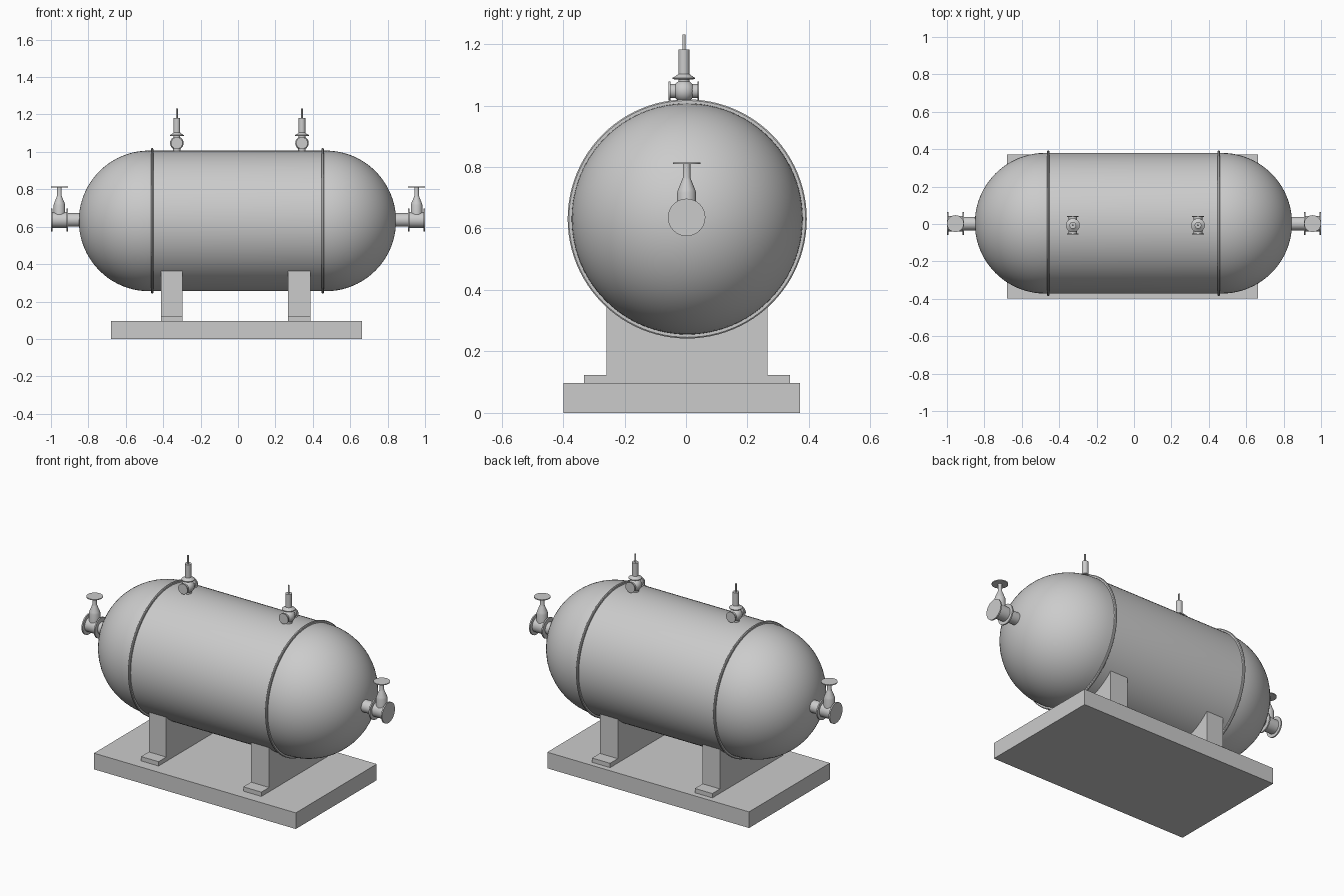
import bpy, bmesh, math
from mathutils import Matrix, Vector

if "Cube" in bpy.data.objects:
    bpy.data.objects.remove(bpy.data.objects["Cube"])

X_AXIS = Matrix.Rotation(math.pi / 2, 4, 'Y')
Y_AXIS = Matrix.Rotation(-math.pi / 2, 4, 'X')
Z_AXIS = Matrix.Identity(4)


def finish(name, bm, smooth=True):
    bmesh.ops.remove_doubles(bm, verts=bm.verts, dist=1e-5)
    bmesh.ops.recalc_face_normals(bm, faces=bm.faces)
    me = bpy.data.meshes.new(name)
    bm.to_mesh(me)
    bm.free()
    ob = bpy.data.objects.new(name, me)
    bpy.context.collection.objects.link(ob)
    if smooth:
        bpy.ops.object.select_all(action='DESELECT')
        ob.select_set(True)
        bpy.context.view_layer.objects.active = ob
        bpy.ops.object.shade_smooth_by_angle(angle=math.radians(35))
    return ob


def lathe(name, profile, loc, axis=Z_AXIS, steps=32):
    """Spin (radius, height) points round an axis through loc."""
    bm = bmesh.new()
    vs = [bm.verts.new((r, 0, h)) for r, h in profile]
    es = [bm.edges.new(p) for p in zip(vs, vs[1:])]
    bmesh.ops.spin(bm, geom=vs + es, cent=(0, 0, 0), axis=(0, 0, 1),
                   angle=2 * math.pi, steps=steps, use_merge=True)
    bm.transform(Matrix.Translation(loc) @ axis)
    return finish(name, bm)


def cyl(name, r, h0, h1, loc, axis=Z_AXIS, steps=32):
    return lathe(name, [(0, h0), (r, h0), (r, h1), (0, h1)], loc, axis, steps)


def box(name, x0, x1, y0, y1, z0, z1):
    bm = bmesh.new()
    bmesh.ops.create_cube(bm, size=1)
    bm.transform(Matrix.Translation(((x0 + x1) / 2, (y0 + y1) / 2, (z0 + z1) / 2))
                 @ Matrix.Diagonal((x1 - x0, y1 - y0, z1 - z0, 1)))
    return finish(name, bm, False)


# Tank shell with domed heads
R, CY, CZ = 0.376, 0.004, 0.631
centre = Vector((-0.003, CY, CZ))
N = 20
dome = [(R * math.cos(a), 0.472 + R * math.sin(a))
        for a in (math.pi / 2 * i / N for i in range(N + 1))]
dome[-1] = (0, 0.848)
lathe("tank_shell", [(r, -h) for r, h in reversed(dome)] + dome, centre, X_AXIS, 96)

# Weld rings
for side, x in (("left", -0.459), ("right", 0.453)):
    lathe(side + "_weld_ring",
          [(0.37, -0.006), (0.385, -0.006), (0.389, -0.003), (0.389, 0.003),
           (0.385, 0.006), (0.37, 0.006)], (x, CY, CZ), X_AXIS, 96)

# Base slab
box("base_slab", -0.679, 0.663, -0.398, 0.371, 0, 0.097)

# Saddles cradling the tank, each on a foot plate
for side, x0, x1 in (("left", -0.412, -0.296), ("right", 0.268, 0.388)):
    box(side + "_saddle_foot", x0, x1, -0.332, 0.338, 0.097, 0.123)
    ys = [-0.259 + 0.524 * i / 24 for i in range(25)]
    outline = [(0.265, 0.12), (-0.259, 0.12)]
    outline += [(y, CZ - math.sqrt(R * R - (y - CY) ** 2) + 0.002) for y in ys]
    bm = bmesh.new()
    face = bm.faces.new([bm.verts.new((x0, y, z)) for y, z in outline])
    ext = bmesh.ops.extrude_face_region(bm, geom=[face])
    bmesh.ops.translate(bm, vec=(x1 - x0, 0, 0),
                        verts=[g for g in ext["geom"] if isinstance(g, bmesh.types.BMVert)])
    finish(side + "_saddle", bm, False)

# End valves: nozzle, flanges, body, bonnet and handwheel
for side, s in (("left", -1), ("right", 1)):
    c = Vector((s * 0.955, 0.002, 0.636))
    ax = X_AXIS if s > 0 else Matrix.Rotation(-math.pi / 2, 4, 'Y')
    cyl(side + "_nozzle", 0.036, -0.14, -0.035, c, ax)
    cyl(side + "_inner_flange", 0.061, -0.045, -0.037, c, ax)
    cyl(side + "_outer_flange", 0.061, 0.037, 0.045, c, ax)
    cyl(side + "_valve_body", 0.042, -0.04, 0.04, c, ax)
    lathe(side + "_bonnet",
          [(0, 0), (0.031, 0), (0.031, 0.08), (0.028, 0.09), (0.015, 0.122),
           (0.012, 0.13), (0.012, 0.176), (0, 0.176)], c)
    cyl(side + "_handwheel", 0.045, 0.174, 0.179, c)

# Top relief valves: ball body, side ports, bonnet, spindle
for side, x in (("left", -0.327), ("right", 0.342)):
    c = Vector((x, -0.007, 1.047))
    lathe(side + "_relief_ball",
          [(0.036 * math.sin(math.pi * i / 16), -0.036 * math.cos(math.pi * i / 16))
           for i in range(17)], c)
    cyl(side + "_relief_neck", 0.02, -0.06, 0, c)
    cyl(side + "_relief_ports", 0.023, -0.047, 0.047, c, Y_AXIS)
    for end, h in (("front", -0.05), ("back", 0.044)):
        cyl(f"{side}_relief_{end}_flange", 0.031, h, h + 0.006, c, Y_AXIS)
    lathe(side + "_relief_bonnet",
          [(0, 0.02), (0.018, 0.02), (0.018, 0.037), (0.037, 0.039), (0.037, 0.043),
           (0.026, 0.049), (0.018, 0.056), (0.018, 0.135), (0, 0.135)], c)
    cyl(side + "_relief_spindle", 0.005, 0.13, 0.184, c, steps=16)
